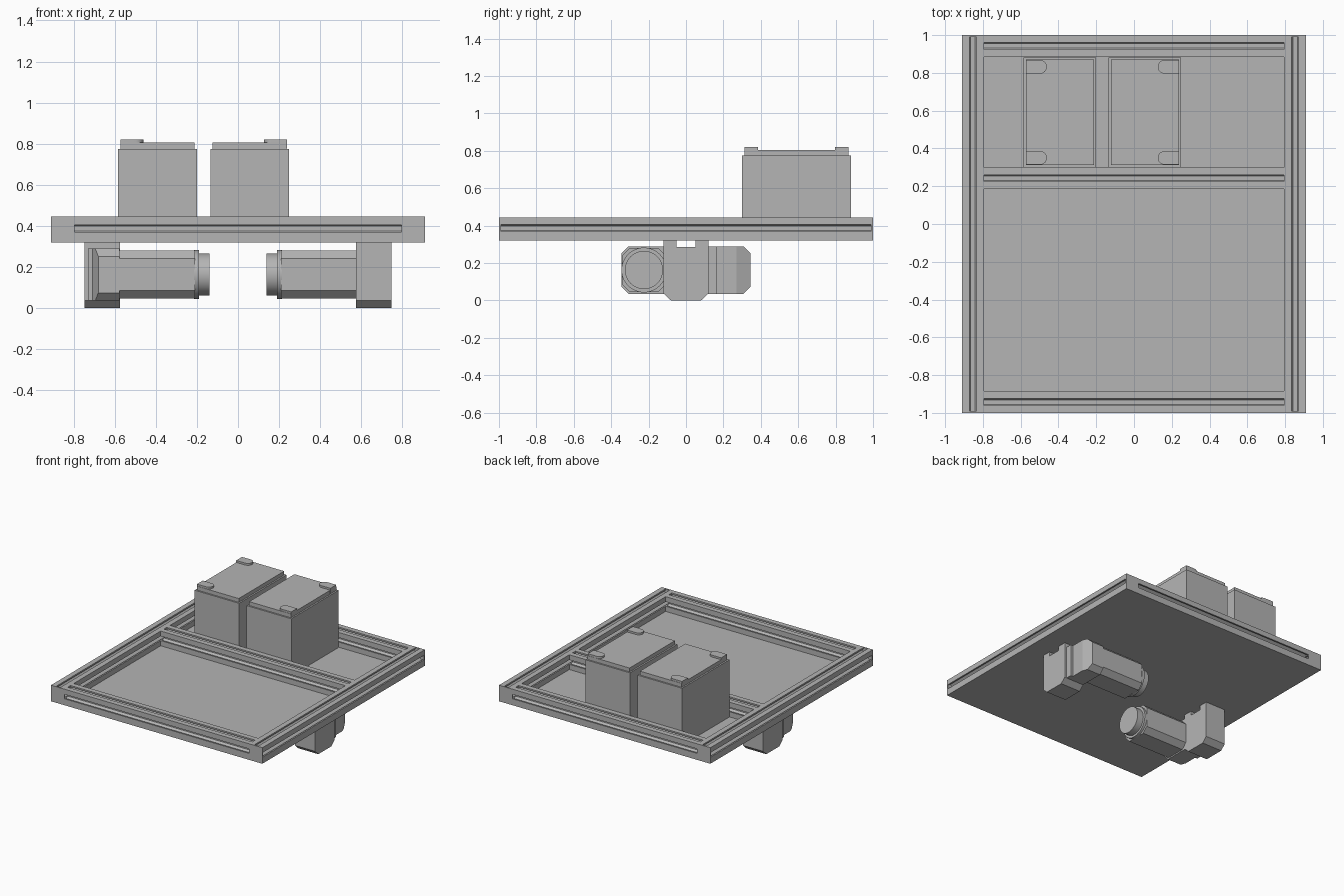
import bpy, bmesh, math
from mathutils import Vector, Matrix

if "Cube" in bpy.data.objects:
    bpy.data.objects.remove(bpy.data.objects["Cube"])

GREY = (0.46, 0.46, 0.46, 1)
grey = bpy.data.materials.new("machine grey")
grey.use_nodes = True
grey.diffuse_color = GREY
grey.node_tree.nodes["Principled BSDF"].inputs["Base Color"].default_value = GREY


def prism(name, outline, axis, start, end):
    """Extrude a 2D outline along x (outline in y, z), y (x, z) or z (x, y)."""
    place = {"x": lambda a, b, t: (t, a, b),
             "y": lambda a, b, t: (a, t, b),
             "z": lambda a, b, t: (a, b, t)}[axis]
    bm = bmesh.new()
    face = bm.faces.new([bm.verts.new(place(a, b, start)) for a, b in outline])
    extruded = bmesh.ops.extrude_face_region(bm, geom=[face])["geom"]
    moved = [v for v in extruded if isinstance(v, bmesh.types.BMVert)]
    bmesh.ops.translate(bm, verts=moved, vec=Vector(place(0, 0, end - start)))
    bmesh.ops.recalc_face_normals(bm, faces=bm.faces)
    mesh = bpy.data.meshes.new(name)
    bm.to_mesh(mesh)
    bm.free()
    mesh.materials.append(grey)
    obj = bpy.data.objects.new(name, mesh)
    bpy.context.collection.objects.link(obj)
    return obj


def rect(a0, a1, b0, b1, cut=0):
    """Rectangle outline, with cut corners if asked."""
    if not cut:
        return [(a0, b0), (a1, b0), (a1, b1), (a0, b1)]
    return [(a0 + cut, b0), (a1 - cut, b0), (a1, b0 + cut), (a1, b1 - cut),
            (a1 - cut, b1), (a0 + cut, b1), (a0, b1 - cut), (a0, b0 + cut)]


def arc(a, b, r, first, last, steps):
    angles = [math.radians(first + (last - first) * i / steps) for i in range(steps + 1)]
    return [(a + r * math.cos(t), b + r * math.sin(t)) for t in angles]


def smooth(obj):
    for o in bpy.context.selected_objects:
        o.select_set(False)
    obj.select_set(True)
    bpy.context.view_layer.objects.active = obj
    bpy.ops.object.shade_smooth_by_angle(angle=math.radians(30))


# Slotted rail cross-section: one side turned four times
HALF = 0.0575
RAIL_Z = 0.33 + HALF
SIDE = [(HALF, HALF), (0.0175, HALF), (0.0175, 0.046), (0.034, 0.046), (0.012, 0.018),
        (-0.012, 0.018), (-0.034, 0.046), (-0.0175, 0.046), (-0.0175, HALF)]


def rail_outline(a, b):
    points = []
    for turn in range(4):
        spin = Matrix.Rotation(turn * math.pi / 2, 2)
        points += [tuple(spin @ Vector(p) + Vector((a, b))) for p in SIDE]
    return points


# Base plate and frame
prism("base_plate", rect(-0.91, 0.91, -1, 1), "z", 0.32, 0.33)
for side, sx in (("left", 1), ("right", -1)):
    x = sx * (0.91 - HALF)
    prism(side + "_rail", rail_outline(x, RAIL_Z), "y", -0.99, 0.99)
    for end, y in (("front", -1), ("back", 0.99)):
        prism(f"{side}_{end}_end_cap", rect(x - HALF, x + HALF, 0.33, 0.445), "y", y, y + 0.01)
for name, y in (("front", -1 + HALF), ("middle", 0.242), ("back", 1 - HALF)):
    prism(name + "_cross_rail", rail_outline(y, RAIL_Z), "x", -0.795, 0.795)

# Batteries, with terminals on their outer edges
for name, x, out in (("right", -0.392, -1), ("left", 0.057, 1)):
    prism(name + "_battery_body", rect(x - 0.192, x + 0.192, 0.3, 0.882), "z", 0.33, 0.775)
    prism(name + "_battery_lid", rect(x - 0.18, x + 0.18, 0.312, 0.87), "z", 0.775, 0.805)
    for end, y in (("front", 0.35), ("back", 0.832)):
        tip = x + out * 0.105
        edge = x + out * 0.181
        outline = [(edge, y - 0.036)] + arc(tip, y, 0.036, -90, -90 - out * 180, 12) + [(edge, y + 0.036)]
        smooth(prism(f"{name}_battery_{end}_terminal", outline, "z", 0.776, 0.82))


# Gear motors, the second turned half a circle from the first
MY, MZ = 0.225, 0.163
GEARBOX = [(-0.08, 0), (0.08, 0), (0.12, 0.037), (0.12, 0.32), (0.052, 0.32), (0.052, 0.287),
           (-0.052, 0.287), (-0.052, 0.32), (-0.12, 0.32), (-0.12, 0.037)]
HOUSING = [(0.576, 0.11), (0.73, 0.11), (0.73, 0.165), (0.71, 0.165), (0.71, 0.27),
           (0.68, 0.346), (0.576, 0.346)]
for name, turn in (("left", 0), ("right", math.pi)):
    parts = [prism(name + "_gearbox", GEARBOX, "x", 0.575, 0.748)]
    # Stepped housing trimmed to an eight-sided section
    housing = prism(name + "_gear_housing", HOUSING, "z", 0, 0.32)
    trim = prism(name + "_housing_trim", rect(0.05, 0.346, 0.036, 0.29, 0.038), "x", 0.5, 0.8)
    trim.hide_render = True
    trim.hide_viewport = True
    trim.display_type = "WIRE"
    cut = housing.modifiers.new("trim", "BOOLEAN")
    cut.operation = "INTERSECT"
    cut.solver = "EXACT"
    cut.object = trim
    bpy.context.view_layer.update()
    shape = bpy.data.meshes.new_from_object(
        housing.evaluated_get(bpy.context.evaluated_depsgraph_get()))
    housing.modifiers.clear()
    housing.data = shape
    bpy.data.objects.remove(trim)
    parts.append(housing)
    # Motor body, flange and end cap
    parts.append(prism(name + "_motor_body", rect(MY - 0.117, MY + 0.117, MZ - 0.117, MZ + 0.117, 0.04),
                       "x", 0.21, 0.58))
    for part, r, x0, x1 in (("flange", 0.12, 0.19, 0.215), ("end_cap", 0.102, 0.138, 0.19)):
        disc = prism(f"{name}_motor_{part}", arc(MY, MZ, r, 0, 352.5, 47), "x", x0, x1)
        smooth(disc)
        parts.append(disc)
    for part in parts:
        part.data.transform(Matrix.Rotation(turn, 4, "Z"))
